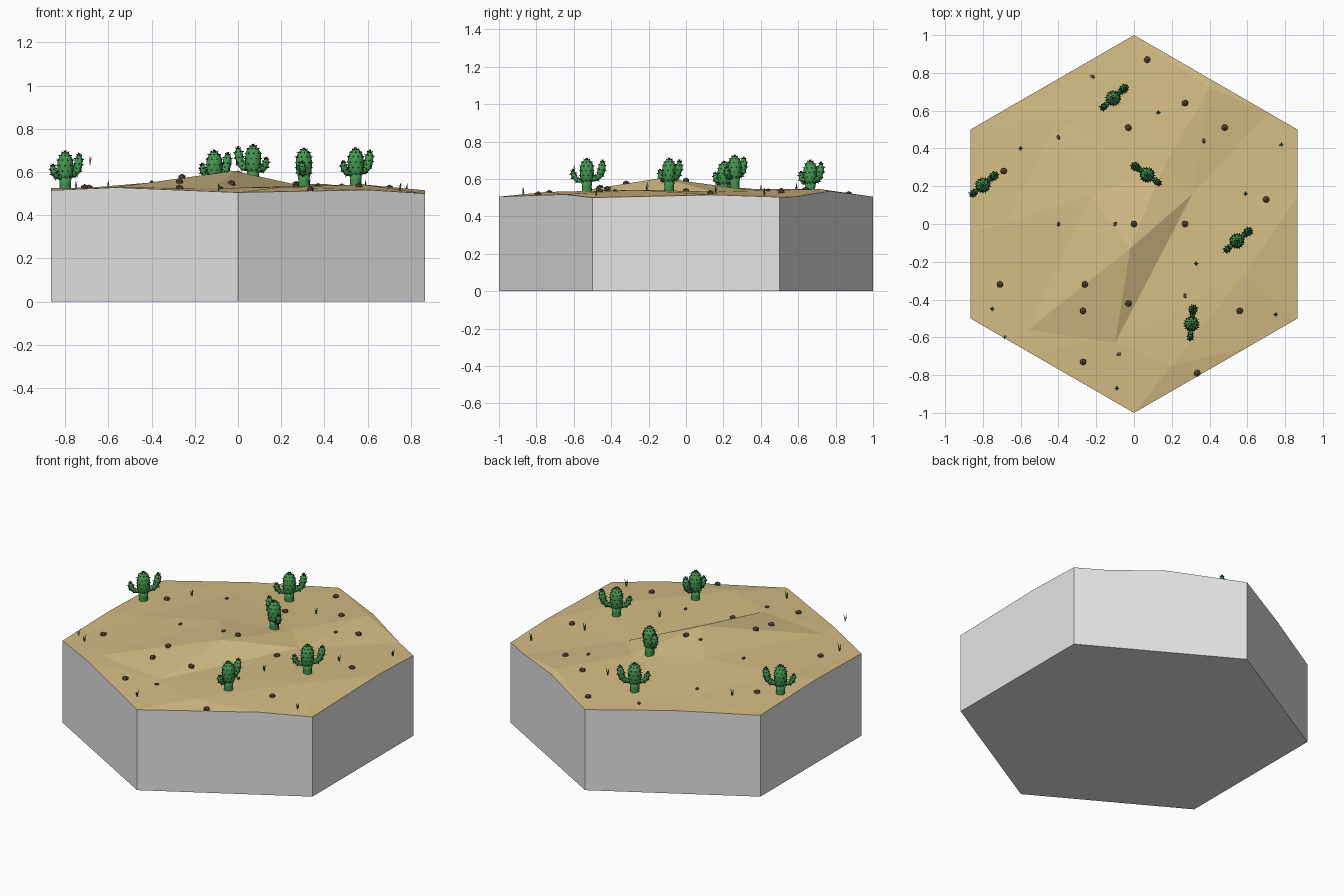
import bpy, bmesh, math, random
from mathutils import Vector, Matrix
from mathutils.geometry import delaunay_2d_cdt
from mathutils.bvhtree import BVHTree

if "Cube" in bpy.data.objects:
    bpy.data.objects.remove(bpy.data.objects["Cube"])

random.seed(4)


def material(name, rgb):
    m = bpy.data.materials.new(name)
    m.diffuse_color = (*rgb, 1)
    m.use_nodes = True
    m.node_tree.nodes["Principled BSDF"].inputs["Base Color"].default_value = m.diffuse_color
    return m


SAND = material("sand", (0.66, 0.51, 0.23))
STONE = material("pale grey", (0.78, 0.78, 0.78))
GREEN = material("cactus green", (0.055, 0.31, 0.08))
SPINE = material("dark spine", (0.012, 0.035, 0.018))
GRASS = material("grass green", (0.03, 0.2, 0.05))
PEBBLE = material("pebble brown", (0.14, 0.085, 0.055))


def finish(bm, name, *mats):
    me = bpy.data.meshes.new(name)
    bm.to_mesh(me)
    bm.free()
    ob = bpy.data.objects.new(name, me)
    bpy.context.collection.objects.link(ob)
    for m in mats:
        me.materials.append(m)
    return ob


# Hexagon outline with a few extra rim points: (side, fraction along it, height)
corner = [Vector((math.sin(i * math.pi / 3), math.cos(i * math.pi / 3))) for i in range(7)]
rim = [(0, 0, .505), (0, .46, .535), (0, .82, .505), (1, 0, .503), (1, .35, .515),
       (2, 0, .5), (2, .3, .517), (3, 0, .505), (3, .65, .528), (4, 0, .515),
       (4, .45, .525), (5, 0, .51), (5, .5, .52)]
rim = [(*corner[s].lerp(corner[s + 1], t), z) for s, t, z in rim]

# Inner dune points; the first is the peak
dunes = [(-.02, -.13, .605), (.31, .16, .532), (-.10, -.63, .525), (-.56, -.56, .53),
         (-.23, .15, .565), (.16, .31, .545), (.40, .72, .545), (.58, -.27, .542),
         (-.68, 0, .528), (-.40, .55, .53), (.20, -.75, .53)]
n = len(rim)
creases = [(0, 1), (0, 2), (1, 2), (0, 3), (0, 4), (4, 3), (4, 5), (1, 5), (2, 3), (1, 7)]
pts = rim + dunes
co, _, tris, orig, _, _ = delaunay_2d_cdt(
    [Vector(p[:2]) for p in pts], [(a + n, b + n) for a, b in creases],
    [list(range(n))[::-1]], 1, 1e-5)

# Sand surface
bm = bmesh.new()
vs = [bm.verts.new((c.x, c.y, pts[o[0]][2] if o else .53)) for c, o in zip(co, orig)]
for t in tris:
    bm.faces.new([vs[i] for i in t])
bm.normal_update()
for f in list(bm.faces):
    if f.normal.z < 0:
        f.normal_flip()
ground = BVHTree.FromBMesh(bm)
finish(bm, "sand_top", SAND)

# Grey hexagonal base: walls and floor
bm = bmesh.new()
top = [bm.verts.new(p) for p in rim]
low = [bm.verts.new((p[0], p[1], 0)) for p in rim]
for i in range(n):
    j = (i + 1) % n
    bm.faces.new((top[i], top[j], low[j], low[i]))
bm.faces.new(low)
finish(bm, "hex_base", STONE)


def height(x, y):
    hit = ground.ray_cast(Vector((x, y, 2)), Vector((0, 0, -1)))[0]
    return hit.z if hit else .51


def tube(bm, path, radii, sides, spines=False):
    """Round limb along a path in the xz plane, with optional spines on its rings."""
    path = [Vector((x, 0, z)) for x, z in path]
    rings = []
    for k, (p, r) in enumerate(zip(path, radii)):
        d = (path[min(k + 1, len(path) - 1)] - path[max(k - 1, 0)]).normalized()
        u, v = Vector((0, 1, 0)), d.cross(Vector((0, 1, 0)))
        ring = []
        for i in range(sides):
            a = 2 * math.pi * (i + .5 * (k % 2)) / sides
            out = math.cos(a) * u - math.sin(a) * v
            ring.append(bm.verts.new(p + r * out))
            if spines and 0 < k:
                tilt = (out + d * (1.2 if k > len(path) - 3 else .15)).normalized()
                m = Matrix.Translation(p + r * out + tilt * .003) @ \
                    tilt.to_track_quat('Z', 'Y').to_matrix().to_4x4()
                cone = bmesh.ops.create_cone(bm, segments=4, radius1=.0036, radius2=0,
                                             depth=.011, matrix=m)
                for w in cone["verts"]:
                    for f in w.link_faces:
                        f.material_index = 1
        rings.append(ring)
    for a, b in zip(rings, rings[1:]):
        for i in range(sides):
            j = (i + 1) % sides
            bm.faces.new((a[i], a[j], b[j], b[i])).smooth = True
    bm.faces.new(rings[0][::-1])
    bm.faces.new(rings[-1]).smooth = True


# Cacti: trunk, swollen body, tall arm and short arm
for k, (x, y, deg) in enumerate([(.545, -.09, 40), (-.80, .205, 40), (-.11, .665, 42),
                                 (.07, .26, 145), (.305, -.53, 84)]):
    bm = bmesh.new()
    tube(bm, [(0, -.01), (0, .025), (0, .055)], [.028, .026, .03], 10)
    tube(bm, [(0, z) for z in (.04, .06, .085, .11, .135, .156, .168, .173)],
         [.026, .034, .038, .038, .036, .027, .014, .003], 9, True)
    tube(bm, [(.02, .062), (.055, .07), (.073, .09), (.079, .115), (.083, .14), (.085, .157), (.085, .163)],
         [.014, .016, .019, .021, .019, .01, .002], 6, True)
    tube(bm, [(-.02, .055), (-.052, .06), (-.068, .076), (-.073, .095), (-.075, .108), (-.075, .113)],
         [.012, .014, .016, .016, .009, .002], 6, True)
    ob = finish(bm, f"cactus_{k + 1}", GREEN, SPINE)
    ob.location = (x, y, height(x, y))
    ob.rotation_euler.z = math.radians(deg)

# Pebbles: large ones, then small chips
large = [(.07, .87), (.27, .64), (-.03, .51), (.48, .51), (-.69, .28), (.70, .13), (0, 0),
         (.27, 0), (-.71, -.32), (-.26, -.32), (-.03, -.42), (-.27, -.46), (.56, -.46),
         (-.27, -.73), (.335, -.79)]
small = [(-.22, .78), (-.40, .46), (.37, .44), (-.40, 0), (-.10, 0), (.27, -.38), (-.08, -.69)]
for k, (x, y) in enumerate(large + small):
    bm = bmesh.new()
    bmesh.ops.create_icosphere(bm, subdivisions=1, radius=.02 if k < len(large) else .013)
    ob = finish(bm, f"pebble_{k + 1}", PEBBLE)
    ob.location = (x, y, height(x, y) + .004)
    ob.rotation_euler.z = random.uniform(0, 6)
    ob.scale = (1, .95, .8) if k < len(large) else (1.1, .75, .6)


# Grass tufts: a few tapering blades each
def tuft(name, x, y, z, mat):
    bm = bmesh.new()
    for i, h in enumerate((.052, .038, .03, .042)):
        a = i * 1.6 + random.uniform(-.3, .3)
        out, side = Vector((math.cos(a), math.sin(a), 0)), Vector((-math.sin(a), math.cos(a), 0))
        mid = out * .006 + Vector((0, 0, h * .55))
        tip = bm.verts.new(out * .013 + Vector((0, 0, h)))
        b = [bm.verts.new(v) for v in (side * -.003, side * .003, mid + side * .0035, mid - side * .0035)]
        bm.faces.new(b)
        bm.faces.new((b[3], b[2], tip))
    finish(bm, name, mat).location = (x, y, z)


for k, (x, y) in enumerate([(.13, .59), (-.60, .40), (.78, .42), (.59, .16), (.33, -.21),
                            (-.75, -.45), (.75, -.48), (-.09, -.87)]):
    tuft(f"grass_tuft_{k + 1}", x, y, height(x, y) - .002, GRASS)
# Pale stray tuft hovering by the rim
tuft("stray_tuft", -.685, -.6, .632, STONE)
